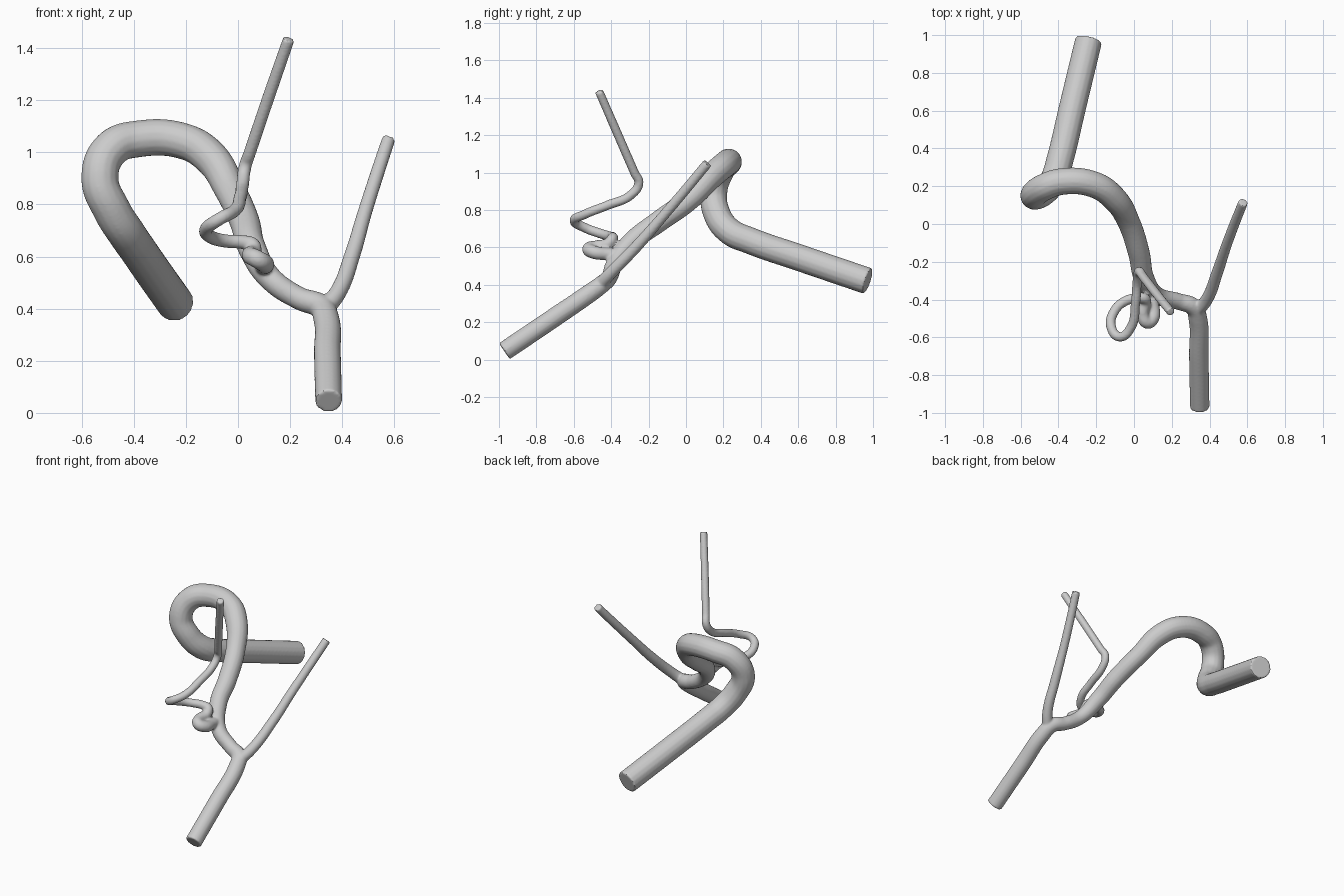
import bpy, bmesh

if "Cube" in bpy.data.objects:
    bpy.data.objects.remove(bpy.data.objects["Cube"])


def tube(name, pts):
    """Round tube through (x, y, z, radius) points, closed at both ends."""
    cu = bpy.data.curves.new(name, 'CURVE')
    cu.dimensions = '3D'
    cu.bevel_depth = 1.0
    cu.bevel_resolution = 6
    cu.resolution_u = 10
    cu.use_fill_caps = True
    sp = cu.splines.new('BEZIER')
    sp.bezier_points.add(len(pts) - 1)
    for bp, (x, y, z, r) in zip(sp.bezier_points, pts):
        bp.co = (x, y, z)
        bp.radius = r
        bp.handle_left_type = bp.handle_right_type = 'AUTO'
    ob = bpy.data.objects.new(name, cu)
    bpy.context.collection.objects.link(ob)
    return ob


# main vessel: back stub, arch, descent, front stub
trunk = tube("main_vessel", [
    (-.24, .972, .42, .072), (-.325, .62, .54, .072), (-.392, .34, .637, .072),
    (-.425, .235, .685, .073), (-.485, .165, .78, .073), (-.53, .15, .90, .072),
    (-.485, .19, 1.015, .072), (-.38, .225, 1.052, .071), (-.21, .208, 1.043, .07),
    (-.105, .135, .98, .068), (-.03, .015, .855, .06), (.025, -.15, .735, .058),
    (.055, -.29, .63, .054), (.125, -.38, .515, .046), (.235, -.41, .44, .044),
    (.315, -.44, .41, .047), (.338, -.50, .365, .05), (.343, -.70, .228, .052),
    (.348, -.971, .045, .052)])

# slim side branch
side = tube("side_branch", [
    (.335, -.46, .40, .036), (.385, -.40, .465, .033), (.44, -.26, .61, .031),
    (.487, -.12, .77, .028), (.53, -.005, .905, .027), (.578, .115, 1.05, .026)])

# winding branch: hairpin on the trunk, wide loop, straight upper run
winding = tube("winding_branch", [
    (.09, -.34, .56, .034), (.10, -.43, .565, .034), (.10, -.495, .575, .036),
    (.07, -.52, .592, .035), (.047, -.475, .605, .033), (.06, -.415, .62, .031),
    (.055, -.395, .645, .029), (.02, -.392, .655, .027), (-.05, -.41, .66, .026),
    (-.103, -.46, .675, .026), (-.122, -.54, .705, .026), (-.075, -.598, .742, .025),
    (-.015, -.545, .775, .025), (.008, -.42, .825, .025), (.018, -.295, .88, .025),
    (.027, -.252, .945, .025), (.045, -.275, .998, .024), (.115, -.365, 1.205, .024),
    (.195, -.465, 1.435, .023)])

# fuse the tubes into one continuous smooth surface
bpy.ops.object.select_all(action='DESELECT')
for ob in (trunk, side, winding):
    ob.select_set(True)
bpy.context.view_layer.objects.active = trunk
bpy.ops.object.convert(target='MESH')
for ob in (trunk, side, winding):
    bm = bmesh.new()
    bm.from_mesh(ob.data)
    bmesh.ops.remove_doubles(bm, verts=bm.verts, dist=1e-5)
    bmesh.ops.recalc_face_normals(bm, faces=bm.faces)
    bm.to_mesh(ob.data)
    bm.free()
for ob in (trunk, side, winding):
    ob.select_set(True)
bpy.context.view_layer.objects.active = trunk
bpy.ops.object.join()
trunk.name = "blood_vessel"

rem = trunk.modifiers.new("fuse", 'REMESH')
rem.mode = 'VOXEL'
rem.voxel_size = 0.007
rem.use_smooth_shade = True
sm = trunk.modifiers.new("relax", 'SMOOTH')
sm.factor = 0.5
sm.iterations = 4
for m in ("fuse", "relax"):
    bpy.ops.object.modifier_apply(modifier=m)
bpy.ops.object.shade_smooth_by_angle(angle=0.7)
